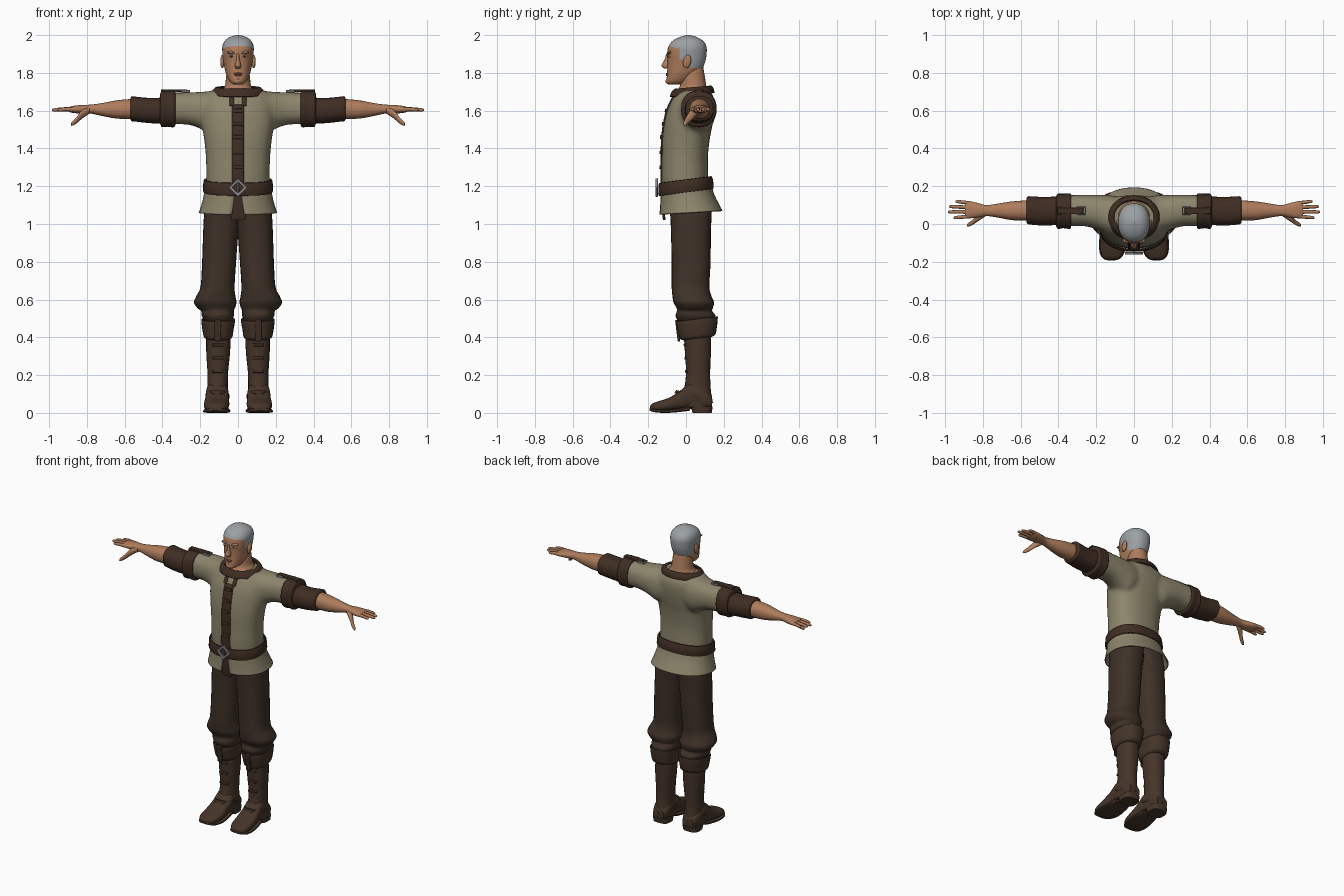
import bpy, bmesh, math
from mathutils import Vector, Matrix


def material(name, rgb):
    m = bpy.data.materials.new(name)
    m.diffuse_color = (*rgb, 1)
    return m


SKIN = material("skin", (0.42, 0.20, 0.105))
HAIR = material("grey_hair", (0.33, 0.355, 0.37))
SHIRT = material("tan_cloth", (0.265, 0.235, 0.15))
TROUSER = material("brown_cloth", (0.050, 0.031, 0.021))
LEATHER = material("dark_leather", (0.050, 0.027, 0.017))
BOOT = material("boot_leather", (0.060, 0.035, 0.022))
METAL = material("steel", (0.25, 0.26, 0.27))
WHITE = material("eye_white", (0.55, 0.55, 0.55))
DARK = material("dark_iris", (0.02, 0.015, 0.012))
LIP = material("lips", (0.30, 0.115, 0.07))


def finish(name, bm, mats, mirror=False, angle=40, solid=0, bevel=0):
    bmesh.ops.recalc_face_normals(bm, faces=bm.faces)
    me = bpy.data.meshes.new(name)
    bm.to_mesh(me)
    bm.free()
    for m in mats if isinstance(mats, list) else [mats]:
        me.materials.append(m)
    me.polygons.foreach_set("use_smooth", [True] * len(me.polygons))
    me.set_sharp_from_angle(angle=math.radians(angle))
    ob = bpy.data.objects.new(name, me)
    bpy.context.scene.collection.objects.link(ob)
    if solid:
        m = ob.modifiers.new("thickness", 'SOLIDIFY')
        m.thickness, m.offset = solid, 0
    if bevel:
        m = ob.modifiers.new("bevel", 'BEVEL')
        m.width, m.segments = bevel, 2
    if mirror:
        ob.modifiers.new("mirror", 'MIRROR').use_mirror_merge = False
    return ob


def spline(rings, k):
    """Catmull-Rom interpolation between section rows."""
    out = []
    for i in range(len(rings) - 1):
        p = [Vector(rings[min(max(j, 0), len(rings) - 1)]) for j in range(i - 1, i + 3)]
        for s in range(k):
            t = s / k
            out.append(p[1] + 0.5 * t * ((p[2] - p[0]) + t * (2 * p[0] - 5 * p[1] + 4 * p[2] - p[3]
                       + t * (3 * (p[1] - p[2]) + p[3] - p[0]))))
    return out + [Vector(rings[-1])]


def loft(bm, axis, rings, n=28, k=4, p=2.0, caps=True, sx=1, tilt=0, gap=None):
    """Rows are (position on axis, a0, a1, b0, b1); tilt raises the rear, gap leaves the front open."""
    loops, rows = [], spline(rings, k)
    for ri, (t, a0, a1, b0, b1) in enumerate(rows):
        f = ri / (len(rows) - 1)
        g = gap[0] + (gap[1] - gap[0]) * f if gap else 0
        loop = []
        for i in range(n):
            u = -math.pi / 2 + g + (2 * math.pi - 2 * g) * i / (n - 1 if gap else n)
            c, s = math.cos(u), math.sin(u)
            a = (a0 + a1) / 2 + (a1 - a0) / 2 * math.copysign(abs(c) ** (2 / p), c)
            b = (b0 + b1) / 2 + (b1 - b0) / 2 * math.copysign(abs(s) ** (2 / p), s)
            co = {'x': (t, a, b), 'y': (a, t, b), 'z': (a, b, t + tilt * b)}[axis]
            loop.append(bm.verts.new((co[0] * sx, co[1], co[2])))
        loops.append(loop)
    for la, lb in zip(loops, loops[1:]):
        for i in range(n - 1 if gap else n):
            j = (i + 1) % n
            bm.faces.new((la[i], la[j], lb[j], lb[i]))
    if caps:
        bm.faces.new(loops[0])
        bm.faces.new(loops[-1])


def part(name, mat, axis, rings, mirror=False, angle=40, solid=0, **kw):
    bm = bmesh.new()
    loft(bm, axis, rings, **kw)
    return finish(name, bm, mat, mirror, angle, solid)


def ball(name, mat, loc, size, mirror=False, rot=(0, 'X')):
    bm = bmesh.new()
    M = Matrix.Translation(loc) @ Matrix.Rotation(rot[0], 4, rot[1]) @ Matrix.Diagonal((*size, 1))
    bmesh.ops.create_uvsphere(bm, u_segments=20, v_segments=12, radius=1, matrix=M)
    return finish(name, bm, mat, mirror, 180)


def box(name, mat, loc, size, mirror=False, rot=(0, 'X'), bevel=0.004):
    bm = bmesh.new()
    M = Matrix.Translation(loc) @ Matrix.Rotation(rot[0], 4, rot[1]) @ Matrix.Diagonal((*size, 1))
    bmesh.ops.create_cube(bm, size=1, matrix=M)
    return finish(name, bm, mat, mirror, 30, bevel=bevel)


# Head, with the hair region cut in along its hairline
bm = bmesh.new()
loft(bm, 'z', [(z, -w, w, f, b) for z, w, f, b in (
    (1.738, .022, -.092, -.03), (1.752, .042, -.104, .01), (1.785, .060, -.101, .05),
    (1.82, .070, -.099, .085), (1.86, .077, -.098, .102), (1.90, .082, -.100, .109),
    (1.94, .083, -.093, .108), (1.97, .070, -.070, .090), (1.99, .044, -.032, .056),
    (2.0, .008, .005, .02))], n=40, p=2.2)
for co, no in (((0, -.035, 0), (0, 1, 0)), ((0, .022, 0), (0, 1, 0)), ((0, 0, 1.825), (0, 0, 1)),
               ((0, 0, 1.87), (0, 0, 1)), ((0, -.09, 1.942), (0, .25, 1))):
    bmesh.ops.bisect_plane(bm, geom=bm.verts[:] + bm.edges[:] + bm.faces[:], plane_co=co, plane_no=no)
for f in bm.faces:
    c = f.calc_center_median()
    line = 1.942 - .25 * (c.y + .09) if c.y < -.035 else 1.87 if c.y < .022 else 1.825
    f.material_index = int(c.z > line)
finish("head", bm, [SKIN, HAIR], angle=60)
part("nose", SKIN, 'z', [(1.902, -.007, .007, -.104, -.08), (1.865, -.010, .010, -.116, -.08),
     (1.838, -.017, .017, -.131, -.08), (1.822, -.012, .012, -.112, -.08)], n=16, angle=70)
ball("chin", SKIN, (0, -.088, 1.756), (.025, .021, .017))
ball("upper_lip", LIP, (0, -.099, 1.796), (.023, .008, .005))
ball("lower_lip", LIP, (0, -.099, 1.787), (.018, .008, .005))
ball("ear", SKIN, (.083, .006, 1.86), (.011, .021, .036), True, (-.2, 'X'))
ball("brow_ridge", SKIN, (.034, -.086, 1.908), (.026, .013, .008), True)
ball("eyebrow", HAIR, (.036, -.094, 1.905), (.023, .008, .004), True, (-.1, 'Y'))
ball("eye", WHITE, (.034, -.089, 1.888), (.014, .008, .006), True)
ball("iris", DARK, (.034, -.0955, 1.888), (.005, .003, .005), True)
part("neck", SKIN, 'z', [(1.66, -.11, .11, -.065, .13), (1.70, -.092, .092, -.052, .122),
     (1.73, -.070, .070, -.032, .108), (1.78, -.063, .063, -.028, .100), (1.84, -.055, .055, -.02, .09)])

# Shirt body and sleeves blended into one surface
bm = bmesh.new()
loft(bm, 'z', [(z, -w, w, f, b) for z, w, f, b in (
    (1.16, .165, -.125, .122), (1.25, .168, -.130, .118), (1.35, .170, -.128, .116),
    (1.45, .180, -.126, .126), (1.53, .192, -.116, .142), (1.60, .195, -.100, .152),
    (1.66, .185, -.074, .150), (1.70, .155, -.045, .13), (1.712, .11, -.02, .11))], p=2.3)
for s in (1, -1):
    loft(bm, 'x', [(.06, -.04, .14, 1.50, 1.705), (.13, -.055, .153, 1.47, 1.705), (.19, -.032, .155, 1.50, 1.70),
         (.26, -.012, .155, 1.525, 1.697), (.37, -.012, .152, 1.528, 1.695)], p=2.3, sx=s)
shirt = finish("shirt", bm, SHIRT, angle=180)
m = shirt.modifiers.new("blend", 'REMESH')
m.mode, m.voxel_size, m.use_smooth_shade = 'VOXEL', .012, True
m = shirt.modifiers.new("smooth", 'SMOOTH')
m.factor, m.iterations = .5, 6
part("shirt_skirt", SHIRT, 'z', [(1.22, -.168, .168, -.130, .125), (1.15, -.178, .178, -.131, .145),
     (1.10, -.19, .19, -.134, .168), (1.058, -.203, .203, -.138, .190)],
     p=2.2, caps=False, solid=.008, tilt=.06, gap=(.06, .14), n=48)


def wrapped_strip(name, mat, x0, x1, z0, z1, mirror=False):
    bm = bmesh.new()
    nx, nz = 4, 30
    v = [[bm.verts.new((x0 + (x1 - x0) * i / nx, -.125 + max(0, z - 1.5) * .35, z)) for i in range(nx + 1)]
         for z in (z0 + (z1 - z0) * j / nz for j in range(nz + 1))]
    for j in range(nz):
        for i in range(nx):
            bm.faces.new((v[j][i], v[j][i + 1], v[j + 1][i + 1], v[j + 1][i]))
    ob = finish(name, bm, mat)
    w = ob.modifiers.new("wrap", 'SHRINKWRAP')
    w.target, w.wrap_method, w.use_project_y = shirt, 'PROJECT', True
    w.use_negative_direction = w.use_positive_direction = True
    t = ob.modifiers.new("thickness", 'SOLIDIFY')
    t.thickness, t.offset = .014, 0
    if mirror:
        ob.modifiers.new("mirror", 'MIRROR')


# Front placket with its ties, split neck flaps and collar
wrapped_strip("placket", LEATHER, -.031, .031, 1.2, 1.63)
wrapped_strip("neck_flap", LEATHER, .022, .044, 1.625, 1.69, True)
for i, (z, y) in enumerate(((1.30, -.135), (1.38, -.134), (1.46, -.132), (1.53, -.122), (1.60, -.106))):
    box(f"placket_tie_{i + 1}", LEATHER, (0, y, z), (.05, .012, .02), rot=(-.15, 'X'))
part("collar", LEATHER, 'z', [(1.680, -.138, .138, -.082, .146), (1.700, -.132, .132, -.074, .142),
     (1.716, -.116, .116, -.060, .132), (1.712, -.108, .108, -.054, .126)],
     caps=False, solid=.01, tilt=.09, n=40)

# Belt, buckle and the flap hanging in the skirt opening
part("belt", LEATHER, 'z', [(1.172, -.177, .177, -.139, .139), (1.178, -.181, .181, -.142, .142),
     (1.225, -.178, .178, -.140, .136), (1.231, -.174, .174, -.137, .132)],
     k=2, p=2.3, tilt=.13, caps=False, solid=.01, n=40)
bm = bmesh.new()
for r, y in ((.050, -.148), (.050, -.162), (.031, -.162), (.031, -.148)):
    for q in range(4):
        bm.verts.new((r * math.cos(q * math.pi / 2), y, 1.193 + r * math.sin(q * math.pi / 2)))
bm.verts.ensure_lookup_table()
for r in range(4):
    for q in range(4):
        bm.faces.new([bm.verts[i] for i in (r * 4 + q, r * 4 + (q + 1) % 4,
                      (r + 1) % 4 * 4 + (q + 1) % 4, (r + 1) % 4 * 4 + q)])
finish("belt_buckle", bm, METAL, angle=30, bevel=.003)
box("buckle_prong", METAL, (0, -.153, 1.193), (.01, .01, .07))
part("front_flap", LEATHER, 'z', [(1.19, -.03, .03, -.134, -.118), (1.09, -.045, .045, -.130, -.115),
     (1.02, -.035, .035, -.122, -.108)], p=5)

# Sleeve cuffs and shoulder straps
part("upper_cuff", LEATHER, 'x', [(.332, -.016, .156, 1.522, 1.700), (.342, -.026, .162, 1.512, 1.706),
     (.375, -.022, .160, 1.515, 1.704), (.402, -.026, .160, 1.513, 1.704), (.412, -.012, .148, 1.53, 1.69)],
     mirror=True, p=2.3)
part("lower_cuff", LEATHER, 'x', [(.395, -.005, .145, 1.538, 1.675), (.42, -.006, .145, 1.532, 1.668),
     (.48, -.008, .143, 1.535, 1.668), (.54, -.004, .146, 1.542, 1.674), (.562, 0, .146, 1.544, 1.676),
     (.570, .01, .135, 1.555, 1.665)], mirror=True, p=2.3)
box("shoulder_strap", LEATHER, (.338, .07, 1.706), (.14, .036, .014), True)
box("strap_tip", LEATHER, (.398, .07, 1.695), (.018, .046, .03), True)
for y in (.052, .088):
    box("strap_buckle_side", METAL, (.277, y, 1.703), (.045, .007, .012), True, bevel=.002)
for x in (.257, .297):
    box("strap_buckle_bar", METAL, (x, .07, 1.703), (.007, .042, .014), True, bevel=.002)

# Bare forearms and hands
part("forearm", SKIN, 'x', [(.55, .018, .126, 1.555, 1.663), (.64, .020, .120, 1.558, 1.655),
     (.72, .034, .108, 1.572, 1.640), (.78, .042, .100, 1.585, 1.632), (.83, .034, .112, 1.585, 1.630),
     (.875, .030, .122, 1.588, 1.625), (.895, .036, .118, 1.594, 1.618)], mirror=True, p=2.2)
for name, y, dy, tip in (("index", .040, -.006, .955), ("middle", .064, 0, .985),
                         ("ring", .088, .004, .978), ("little", .111, .008, .945)):
    part(name + "_finger", SKIN, 'x', [(.865, y - .010, y + .010, 1.595, 1.618),
         ((.865 + tip) / 2, y + dy / 2 - .0095, y + dy / 2 + .0095, 1.597, 1.618),
         (tip - .010, y + dy - .008, y + dy + .008, 1.596, 1.612),
         (tip, y + dy - .003, y + dy + .003, 1.601, 1.606)], mirror=True, n=12, angle=70)
part("thumb", SKIN, 'x', [(.785, .040, .075, 1.585, 1.620), (.825, .014, .052, 1.558, 1.604),
     (.855, -.006, .022, 1.532, 1.566), (.878, -.014, .005, 1.520, 1.542), (.884, -.010, -.002, 1.522, 1.532)],
     mirror=True, n=14, angle=70)

# Trousers with bunched knees
part("trouser_leg", TROUSER, 'z', [(1.16, -.02, .158, -.10, .12), (1.06, -.015, .178, -.085, .135),
     (.97, -.003, .184, -.080, .132), (.80, .010, .190, -.076, .130), (.67, .018, .198, -.076, .124),
     (.62, .014, .220, -.072, .134), (.585, .008, .233, -.066, .148), (.555, .016, .215, -.05, .142),
     (.54, .022, .196, -.048, .138), (.515, .022, .192, -.055, .156), (.49, .03, .178, -.045, .152),
     (.46, .04, .16, -.02, .13)], mirror=True, p=2.3, angle=180)

# Tall boots: turned-down cuff, shaft, foot, heel and sole
part("boot_cuff", BOOT, 'z', [(.475, .035, .170, -.03, .145), (.490, .020, .190, -.047, .166),
     (.478, .016, .194, -.050, .168), (.43, .024, .188, -.040, .163), (.395, .030, .180, -.030, .154),
     (.385, .045, .160, -.01, .13)], mirror=True, p=2.3, tilt=.12, angle=60)
part("boot_shaft", BOOT, 'z', [(.42, .038, .168, -.012, .132), (.32, .042, .168, -.006, .132),
     (.22, .052, .162, 0, .128), (.14, .054, .162, -.008, .130), (.08, .052, .166, -.03, .136),
     (.03, .055, .165, -.03, .138)], mirror=True, p=2.2)
part("boot_foot", BOOT, 'y', [(.138, .070, .150, .025, .09), (.10, .054, .166, .02, .13),
     (.03, .050, .170, .02, .165), (-.03, .048, .174, .015, .118), (-.09, .046, .180, .010, .080),
     (-.145, .054, .178, .008, .062), (-.178, .072, .164, .010, .050), (-.190, .095, .140, .016, .036)],
     mirror=True, p=2.6)
part("boot_sole", BOOT, 'y', [(.02, .052, .168, .012, .034), (-.04, .044, .178, .004, .024),
     (-.10, .041, .185, 0, .018), (-.155, .052, .181, .002, .020), (-.184, .075, .162, .008, .024),
     (-.192, .100, .138, .012, .024)], mirror=True, p=4)
part("boot_heel", BOOT, 'z', [(0, .056, .166, .035, .136), (.035, .052, .170, .025, .142)], mirror=True, p=3, k=1)
part("ankle_strap", LEATHER, 'z', [(.088, .046, .172, -.062, .142), (.108, .046, .172, -.052, .140)],
     mirror=True, k=1, tilt=-.25, n=32)

# Small straps on the boot fronts
box("cuff_tab", LEATHER, (.107, -.044, .435), (.034, .014, .115), True, (.12, 'X'))
for i, z in enumerate((.36, .29, .22)):
    box(f"boot_strap_{i + 1}", LEATHER, (.107, -.004 + (.36 - z) * .05, z), (.06, .016, .016), True)
